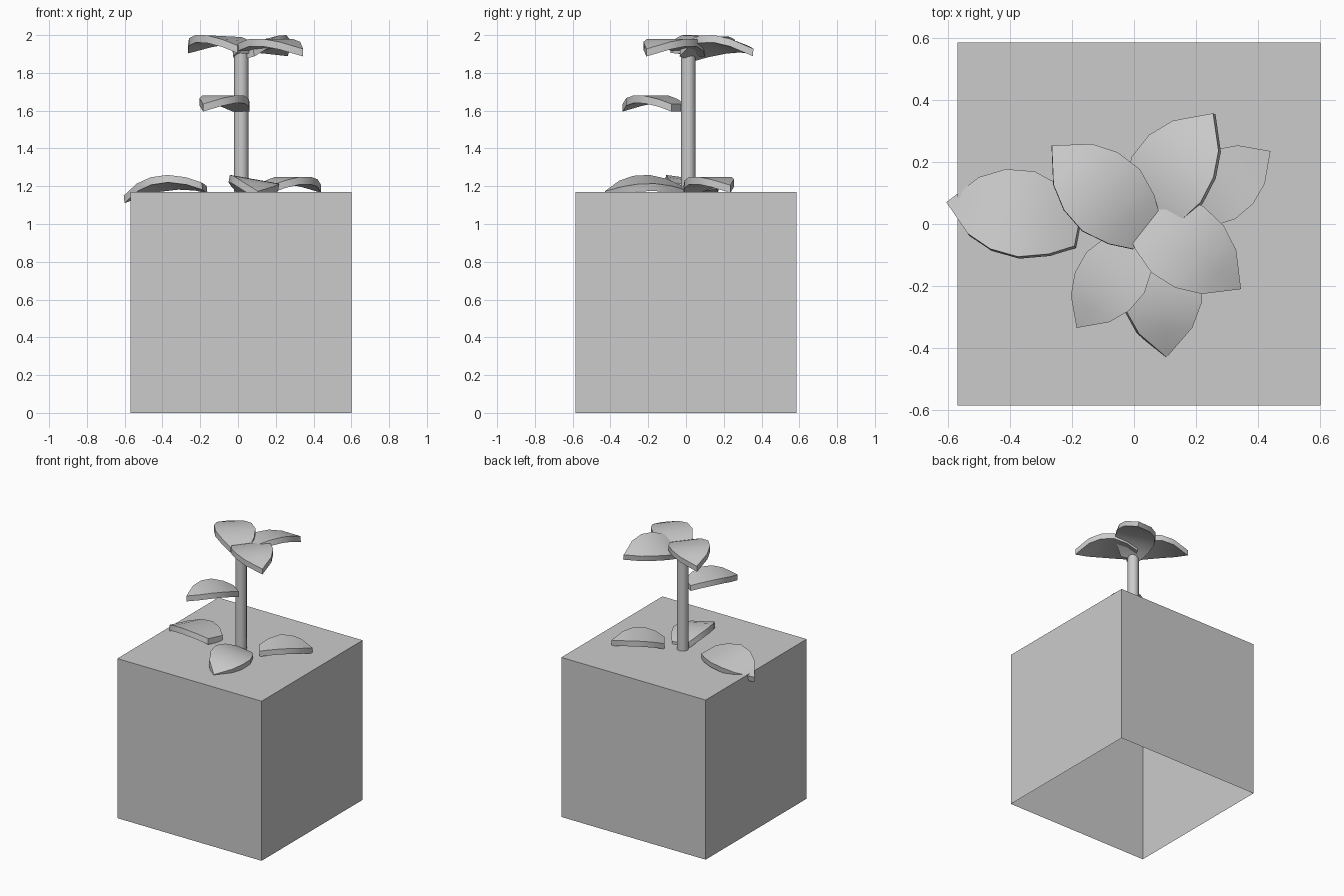
import bpy, bmesh
from math import radians
from mathutils import Matrix, Vector

cube = bpy.data.objects.get("Cube")
if cube:
    bpy.data.objects.remove(cube, do_unlink=True)

# One plain material
grey = bpy.data.materials.new("light_grey")
grey.use_nodes = True
colour = (0.6, 0.6, 0.6, 1)
grey.diffuse_color = colour
grey.node_tree.nodes["Principled BSDF"].inputs["Base Color"].default_value = colour


def add_object(name, bm, smooth=True):
    mesh = bpy.data.meshes.new(name)
    bm.to_mesh(mesh)
    bm.free()
    mesh.materials.append(grey)
    obj = bpy.data.objects.new(name, mesh)
    bpy.context.collection.objects.link(obj)
    if smooth:
        bpy.ops.object.select_all(action='DESELECT')
        obj.select_set(True)
        bpy.context.view_layer.objects.active = obj
        bpy.ops.object.shade_smooth_by_angle(angle=radians(35))


# Leaf outline: distance from the blunt base, half width
OUTLINE = [(0, .065), (.07, .108), (.16, .136), (.25, .127), (.33, .09), (.42, 0)]
LENGTH, ARCH, THICKNESS = .42, .055, .04


def leaf(name, tip, peak, heading, size=1.0, roll=0, pitch=0):
    """Leaf bent along its length, placed by its tip in plan and its highest point."""
    bm = bmesh.new()
    rows = []
    for x, half in OUTLINE:
        bow = ARCH * (1 - (2 * x / LENGTH - 1) ** 2)
        rows.append([bm.verts.new((x, side * half, bow)) for side in (-1, 0, 1)])
    for a, b in zip(rows, rows[1:]):
        for i in range(2):
            bm.faces.new((a[i], b[i], b[i + 1], a[i + 1]))
    bmesh.ops.remove_doubles(bm, verts=bm.verts, dist=1e-4)
    # Thickness below the blade
    ext = bmesh.ops.extrude_face_region(bm, geom=bm.faces[:], use_keep_orig=True)
    lower = [g for g in ext["geom"] if isinstance(g, bmesh.types.BMVert)]
    bmesh.ops.translate(bm, verts=lower, vec=(0, 0, -THICKNESS / size))
    bmesh.ops.recalc_face_normals(bm, faces=bm.faces)
    turn = (Matrix.Rotation(radians(heading), 4, 'Z') @ Matrix.Rotation(radians(pitch), 4, 'Y')
            @ Matrix.Rotation(radians(roll), 4, 'X') @ Matrix.Scale(size, 4))
    tip_now = turn @ Vector((LENGTH, 0, 0))
    bm.transform(turn)
    top = max(v.co.z for v in bm.verts)
    bm.transform(Matrix.Translation((tip[0] - tip_now.x, tip[1] - tip_now.y, peak - top)))
    add_object(name, bm)


# Block, open underneath
bm = bmesh.new()
bmesh.ops.create_cube(bm, size=1.17, matrix=Matrix.Translation((.016, 0, .585)))
bottom = [f for f in bm.faces if f.normal.z < -.5]
bmesh.ops.delete(bm, geom=bottom, context='FACES_ONLY')
add_object("base_block", bm, smooth=False)

# Stem
bm = bmesh.new()
bmesh.ops.create_cone(bm, cap_ends=True, segments=16, radius1=.038, radius2=.038, depth=.78,
                      matrix=Matrix.Translation((.017, .012, 1.55)))
add_object("stem", bm)

# Crown leaves
leaf("crown_leaf_left", (-.265, .253), 2.0, 137, roll=2)
leaf("crown_leaf_back", (.255, .357), 2.0, 57, roll=-12, pitch=-2)
leaf("crown_leaf_front", (.345, -.21), 1.98, -38)

# Leaf halfway up the stem
leaf("middle_leaf", (-.185, -.335), 1.68, 235, size=.84)

# Leaves lying on the block
leaf("ground_leaf_side", (-.605, .07), 1.26, 170, size=1.04, roll=8, pitch=8)
leaf("ground_leaf_back", (.44, .235), 1.25, 35, size=.84)
leaf("ground_leaf_front", (.105, -.43), 1.26, -84, size=.98, roll=-10, pitch=3)
